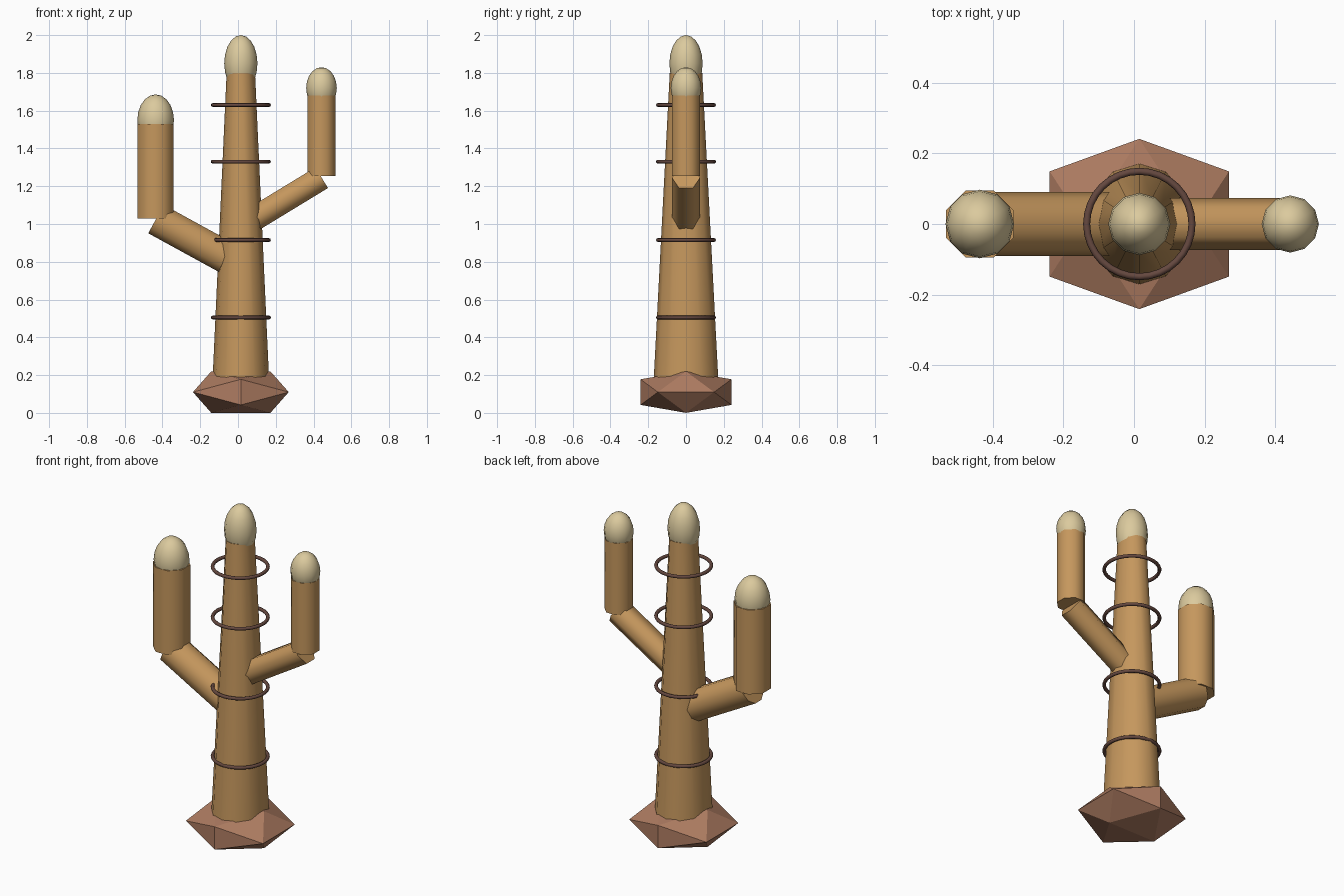
import bpy, bmesh
from math import pi, radians
from mathutils import Vector, Matrix

if "Cube" in bpy.data.objects:
    bpy.data.objects.remove(bpy.data.objects["Cube"])

CX = 0.015  # trunk axis


def material(name, rgb):
    m = bpy.data.materials.new(name)
    m.diffuse_color = (*rgb, 1)
    m.use_nodes = True
    m.node_tree.nodes["Principled BSDF"].inputs["Base Color"].default_value = m.diffuse_color
    return m


FLESH = material("flesh", (0.56, 0.31, 0.11))
STONE = material("stone", (0.42, 0.20, 0.12))
PALE = material("pale", (0.71, 0.59, 0.34))
BAND = material("band", (0.13, 0.065, 0.05))


def finish(obj, name, mat, angle=None):
    obj.name = name
    obj.data.materials.append(mat)
    if angle:
        bpy.ops.object.select_all(action='DESELECT')
        obj.select_set(True)
        bpy.context.view_layer.objects.active = obj
        bpy.ops.object.shade_smooth_by_angle(angle=radians(angle))
    return obj


def stem(name, a, b, r1, r2, sides, twist=0, squash=1):
    """Faceted tube from a to b (in the x-z plane), first corner towards y."""
    a, b = Vector(a), Vector(b)
    d = (b - a).normalized()
    y = Vector((0, 1, 0))
    frame = Matrix((y.cross(d), y, d)).transposed().to_4x4()
    frame.translation = (a + b) / 2
    bm = bmesh.new()
    bmesh.ops.create_cone(
        bm, cap_ends=True, segments=sides, radius1=r1, radius2=r2, depth=(b - a).length,
        matrix=frame @ Matrix.Scale(squash, 4, (1, 0, 0)) @ Matrix.Rotation(twist, 4, 'Z'))
    # put a corner exactly on the y axis of the tube
    me = bpy.data.meshes.new(name)
    bm.to_mesh(me)
    bm.free()
    obj = bpy.data.objects.new(name, me)
    bpy.context.collection.objects.link(obj)
    return finish(obj, name, FLESH, 65)


def cap(name, x, z, r, h):
    bpy.ops.mesh.primitive_uv_sphere_add(segments=12, ring_count=10, location=(x, 0, z))
    obj = bpy.context.object
    obj.data.transform(Matrix.Diagonal((r, r, h, 1)))
    finish(obj, name, PALE, 60)


# faceted foot: icosahedron with an edge on top and bottom
s, t = 0.5257, 0.8507
bm = bmesh.new()
for i in (-1, 1):
    for j in (-1, 1):
        for p in ((i * s, 0, j * t), (0, i * t, j * s), (i * t, j * s, 0)):
            bm.verts.new((p[0] * 0.298 + CX, p[1] * 0.283, p[2] * 0.129 + 0.11))
bmesh.ops.convex_hull(bm, input=bm.verts[:])
mesh = bpy.data.meshes.new("foot")
bm.to_mesh(mesh)
bm.free()
foot = bpy.data.objects.new("foot", mesh)
bpy.context.collection.objects.link(foot)
finish(foot, "foot", STONE)

# trunk
stem("trunk", (CX, 0, 0.1), (CX, 0, 1.8), 0.175, 0.086, 12, 0, 0.875)
cap("trunk_cap", CX, 1.85, 0.088, 0.15)

# left arm
stem("left_arm_lower", (-0.047, 0, 0.814), (-0.434, 0, 1.026), 0.09, 0.09, 10)
stem("left_arm_upper", (-0.436, 0, 1.03), (-0.436, 0, 1.53), 0.103, 0.103, 8, pi / 8)
cap("left_arm_cap", -0.436, 1.55, 0.097, 0.136)

# right arm
stem("right_arm_lower", (0.07, 0, 1.018), (0.443, 0, 1.245), 0.074, 0.074, 6)
stem("right_arm_upper", (0.442, 0, 1.255), (0.442, 0, 1.68), 0.079, 0.079, 8, pi / 8)
cap("right_arm_cap", 0.442, 1.72, 0.081, 0.11)

# rings round the trunk
for n, z in enumerate((0.505, 0.915, 1.33, 1.63), 1):
    bpy.ops.mesh.primitive_torus_add(location=(CX, 0, z), major_radius=0.149, minor_radius=0.01,
                                     major_segments=32, minor_segments=8)
    finish(bpy.context.object, f"ring_{n}", BAND, 60)
